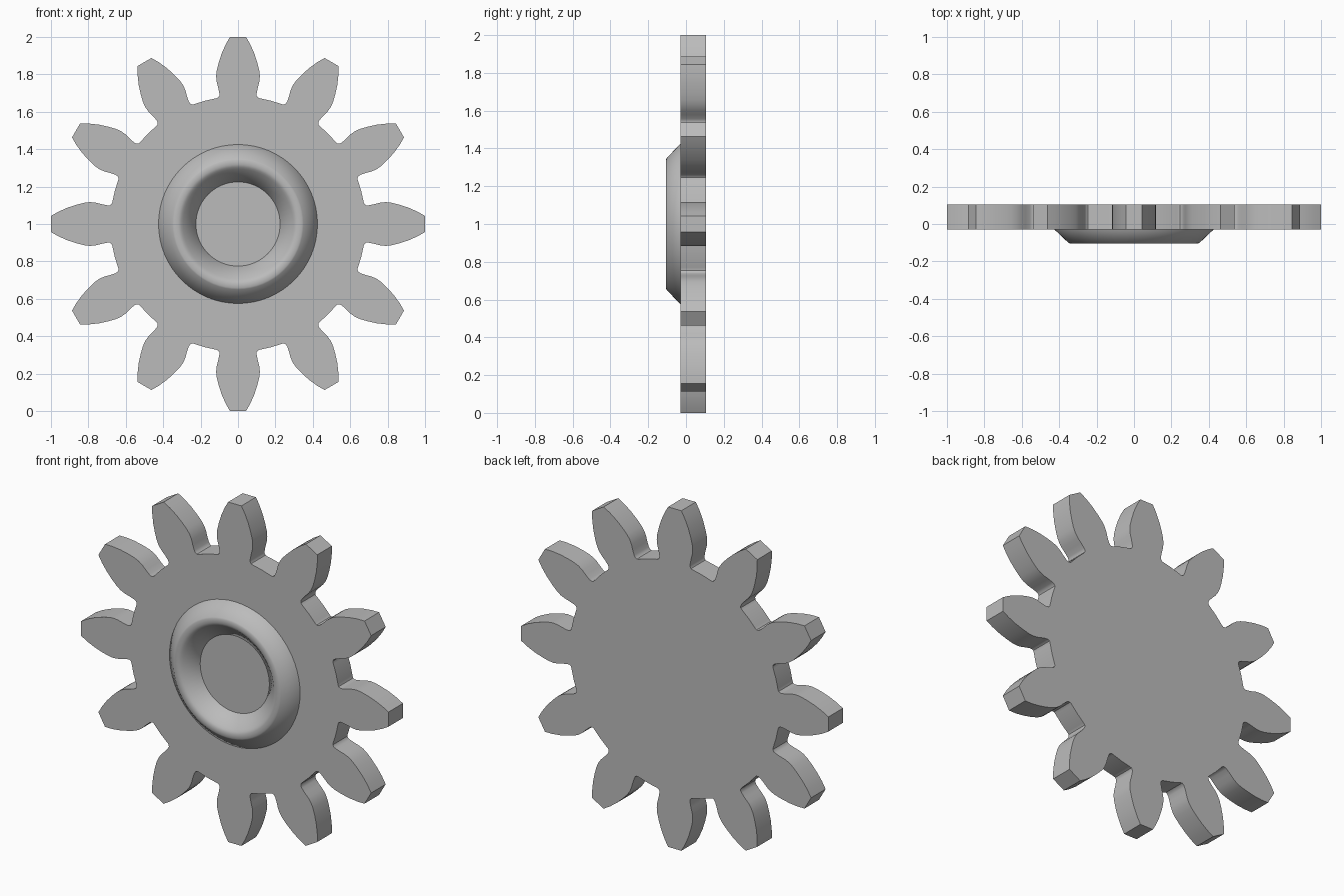
import bpy, bmesh, math

if "Cube" in bpy.data.objects:
    bpy.data.objects.remove(bpy.data.objects["Cube"], do_unlink=True)

TEETH = 12
FRONT, BACK, RIM = -0.03, 0.105, -0.105   # depths along y
CENTRE_Z = 1.0
ROOT = 0.682

grey = bpy.data.materials.new("plain_grey")
grey.use_nodes = True
grey.diffuse_color = (0.5, 0.5, 0.5, 1)
grey.node_tree.nodes["Principled BSDF"].inputs["Base Color"].default_value = (0.5, 0.5, 0.5, 1)


def make_object(name, bm, angle):
    bmesh.ops.recalc_face_normals(bm, faces=bm.faces)
    mesh = bpy.data.meshes.new(name)
    bm.to_mesh(mesh)
    bm.free()
    mesh.materials.append(grey)
    obj = bpy.data.objects.new(name, mesh)
    obj.location.z = CENTRE_Z
    bpy.context.collection.objects.link(obj)
    bpy.ops.object.select_all(action='DESELECT')
    obj.select_set(True)
    bpy.context.view_layer.objects.active = obj
    bpy.ops.object.shade_smooth_by_angle(angle=math.radians(angle))
    return obj


# Half tooth outline, from root fillet to tip: (distance along tooth, half width)
half_tooth = [(0.672, 0.116), (0.676, 0.106), (0.686, 0.100), (0.70, 0.100),
              (0.73, 0.106), (0.76, 0.114), (0.79, 0.117), (0.82, 0.114),
              (0.86, 0.104), (0.91, 0.088), (0.96, 0.066), (1.0, 0.043)]
tooth = [(r, -w) for r, w in half_tooth] + [(r, w) for r, w in reversed(half_tooth)]

# Toothed wheel: one outline repeated round the centre, then extruded
bm = bmesh.new()
outline = []
step = math.tau / TEETH
for i in range(TEETH):
    a = i * step
    for r, w in tooth:
        outline.append((r * math.cos(a) - w * math.sin(a), r * math.sin(a) + w * math.cos(a)))
    for k in (-0.16, 0, 0.16):                # arc between teeth
        b = a + step * (0.5 + k)
        outline.append((ROOT * math.cos(b), ROOT * math.sin(b)))
face = bm.faces.new([bm.verts.new((x, FRONT, z)) for x, z in outline])
walls = bmesh.ops.extrude_face_region(bm, geom=[face], use_keep_orig=True)
moved = [g for g in walls["geom"] if isinstance(g, bmesh.types.BMVert)]
bmesh.ops.translate(bm, verts=moved, vec=(0, BACK - FRONT, 0))
make_object("gear_wheel", bm, 32)

# Raised hub ring: chamfered profile spun about the y axis
profile = [(0.425, FRONT + 0.005), (0.425, FRONT), (0.35, RIM + 0.004), (0.342, RIM),
           (0.318, RIM), (0.304, RIM + 0.006), (0.294, RIM + 0.016), (0.225, FRONT),
           (0.225, FRONT + 0.005)]
bm = bmesh.new()
verts = [bm.verts.new((r, y, 0)) for r, y in profile]
edges = [bm.edges.new(pair) for pair in zip(verts, verts[1:])]
bmesh.ops.spin(bm, geom=verts + edges, cent=(0, 0, 0), axis=(0, 1, 0),
               angle=math.tau, steps=64, use_merge=True)
bmesh.ops.remove_doubles(bm, verts=bm.verts, dist=0.0001)
make_object("hub_ring", bm, 50)
